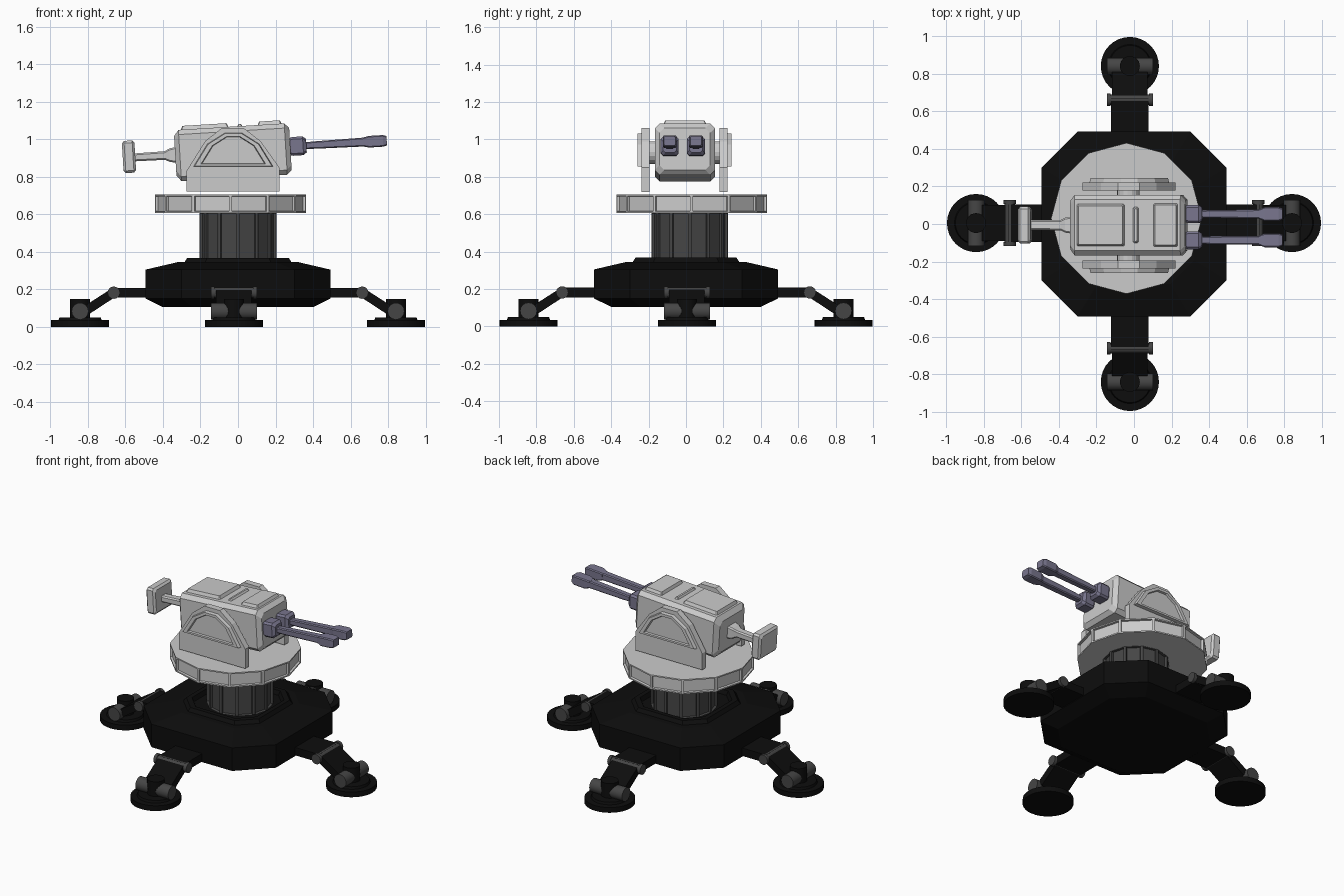
import bpy, bmesh
from math import cos, sin, pi, radians
from mathutils import Matrix, Vector

if "Cube" in bpy.data.objects:
    bpy.data.objects.remove(bpy.data.objects["Cube"])


def material(name, rgb):
    m = bpy.data.materials.new(name)
    m.diffuse_color = (*rgb, 1)
    m.use_nodes = True
    m.node_tree.nodes["Principled BSDF"].inputs["Base Color"].default_value = m.diffuse_color
    return m


BLACK = material("black", (0.004, 0.004, 0.004))
DARK = material("dark_grey", (0.06, 0.06, 0.06))
STEEL = material("blue_steel", (0.19, 0.18, 0.27))
ID = Matrix.Identity(4)


def skin(name, rings, mat=None, M=ID, panel=None, smooth=False):
    """Loft through rings of equal point count, cap the ends, optionally sink side panels."""
    bm = bmesh.new()
    vs = [[bm.verts.new(p) for p in r] for r in rings]
    n = len(vs[0])
    sides = [bm.faces.new((a[i], a[(i + 1) % n], b[(i + 1) % n], b[i]))
             for a, b in zip(vs, vs[1:]) for i in range(n)]
    bm.faces.new(vs[0])
    bm.faces.new(vs[-1])
    bmesh.ops.recalc_face_normals(bm, faces=bm.faces)
    if panel:
        bmesh.ops.inset_individual(bm, faces=sides, thickness=panel[0], depth=0)
        bmesh.ops.inset_individual(bm, faces=sides, thickness=0.003, depth=-panel[1])
    me = bpy.data.meshes.new(name)
    bm.to_mesh(me)
    bm.free()
    ob = bpy.data.objects.new(name, me)
    bpy.context.collection.objects.link(ob)
    ob.matrix_world = M
    if mat:
        me.materials.append(mat)
    if smooth:
        bpy.ops.object.select_all(action='DESELECT')
        ob.select_set(True)
        bpy.context.view_layer.objects.active = ob
        bpy.ops.object.shade_smooth_by_angle(angle=radians(35))
    return ob


def circle(r, z, n, cx=0, cy=0):
    return [(cx + r * cos(2 * pi * i / n), cy + r * sin(2 * pi * i / n), z) for i in range(n)]


def chamfered(h, w, c):
    """Rectangle of half sizes h, w with its corners cut by c."""
    return [(h, -w + c), (h, w - c), (h - c, w), (-h + c, w),
            (-h, w - c), (-h, -w + c), (-h + c, -w), (h - c, -w)]


def octagons(levels):
    return [[(x, y, z) for x, y in chamfered(h, h, h * 0.39)] for h, z in levels]


def along_x(sections, c, y=0, z=0):
    return [[(x, y + a, z + b) for a, b in chamfered(hy, hz, c)] for x, hy, hz in sections]


def prism_y(pts, y0, y1):
    return [[(x, y, z) for x, z in pts] for y in (y0, y1)]


def rod_y(x, z, r, y0, y1, n=16):
    return prism_y([(x + r * cos(2 * pi * i / n), z + r * sin(2 * pi * i / n)) for i in range(n)], y0, y1)


# Base hull with a raised rim and sunken top
skin("base_hull", octagons([(0.30, 0.105), (0.40, 0.105), (0.492, 0.15), (0.492, 0.305), (0.32, 0.345),
                            (0.285, 0.345), (0.27, 0.368), (0.24, 0.368), (0.23, 0.34)]), BLACK)

# Four legs with knees, ankles and round feet
for k, side in enumerate(("right", "back", "left", "front")):
    shift = Vector((-0.022, 0, 0)) if k % 2 else Vector((0, 0.005, 0))
    M = Matrix.Translation(shift) @ Matrix.Rotation(k * pi / 2, 4, 'Z')
    skin(side + "_upper_leg", prism_y([(0.42, 0.155), (0.655, 0.155), (0.67, 0.208), (0.42, 0.208)], -0.1, 0.1), BLACK, M)
    skin(side + "_lower_leg", prism_y([(0.645, 0.165), (0.79, 0.07), (0.82, 0.11), (0.67, 0.206)], -0.095, 0.095), BLACK, M)
    skin(side + "_knee_pin", rod_y(0.662, 0.182, 0.027, -0.12, 0.12), DARK, M, smooth=True)
    for s in (-1, 1):
        skin(side + "_knee_knob", rod_y(0.662, 0.182, 0.033, s * 0.102, s * 0.122), DARK, M, smooth=True)
        skin(side + "_ankle_drum", rod_y(0.842, 0.083, 0.045, s * 0.03, s * 0.122), DARK, M, smooth=True)
    skin(side + "_ankle_post", [circle(0.053, z, 24, 0.842) for z in (0.03, 0.148)], BLACK, M, smooth=True)
    skin(side + "_foot", [circle(r, z, 32, 0.842) for r, z in
                          ((0.155, 0), (0.155, 0.035), (0.115, 0.035), (0.11, 0.05))], BLACK, M, smooth=True)

# Panelled column and turntable
skin("column", [circle(0.205, z, 12, 0, 0.02) for z in (0.33, 0.615)], DARK, panel=(0.014, 0.014))
skin("turntable", [circle(0.402, z, 12, -0.04, 0.03) for z in (0.607, 0.705)], panel=(0.012, 0.014))

# Side cheek plates with a framed arch panel
cheek = [(-0.275, 0.72), (0.22, 0.72), (0.22, 0.85), (0.12, 0.99), (0.03, 1.06), (-0.085, 1.06), (-0.175, 0.99), (-0.275, 0.83)]
arch = [(-0.24, 0.853), (0.19, 0.853), (0.115, 0.975), (0.02, 1.035), (-0.07, 1.035), (-0.165, 0.975)]


def arch_ring(s, f, y):
    return [(-0.025 + (x + 0.025) * f, s * y - 0.008, 0.93 + (z - 0.93) * f) for x, z in arch]


for s, side in ((-1, "front"), (1, "back")):
    skin(side + "_cheek_plate", prism_y(cheek, s * 0.187 - 0.008, s * 0.229 - 0.008))
    skin(side + "_cheek_panel", [arch_ring(s, f, y) for f, y in
                                 ((1, 0.22), (0.96, 0.252), (0.8, 0.252), (0.77, 0.238))])

# Gun housing and everything that tilts with it
T = Matrix.Translation((-0.03, -0.006, 0.93)) @ Matrix.Rotation(radians(-3.5), 4, 'Y')
skin("housing", along_x([(-0.305, 0.13, 0.105), (-0.28, 0.161, 0.137), (0.285, 0.161, 0.137), (0.31, 0.135, 0.112)], 0.025), None, T)
skin("trunnion", rod_y(0, 0, 0.06, -0.2, 0.2), None, T)
for name, x0, x1, hw, h in (("rear_lid", -0.27, -0.01, 0.115, 0.02), ("centre_rib", 0.03, 0.066, 0.1, 0.012),
                            ("front_lid", 0.14, 0.275, 0.118, 0.018)):
    mid, hx = (x0 + x1) / 2, (x1 - x0) / 2
    lid = [[(mid + x, y, z) for x, y in chamfered(hx - d, hw - d, 0.005)]
           for d, z in ((0, 0.13), (0.012, 0.137 + h))]
    skin(name, lid, None, T)

# Rear counterweight on a flared arm
skin("rear_arm", along_x([(-0.30, 0.045, 0.042), (-0.335, 0.04, 0.036), (-0.36, 0.028, 0.023), (-0.53, 0.026, 0.021)], 0.008, 0, 0.005), None, T)
skin("rear_counterweight", along_x([(-0.585, 0.085, 0.073), (-0.573, 0.098, 0.086), (-0.53, 0.098, 0.086),
                                    (-0.518, 0.085, 0.073)], 0.012, 0, 0.01), None, T)

# Twin barrels
for y, side in ((-0.081, "front"), (0.059, "back")):
    skin(side + "_barrel_mount", along_x([(0.30, 0.04, 0.043), (0.322, 0.048, 0.05), (0.378, 0.048, 0.05), (0.396, 0.035, 0.036)], 0.012, y, 0.012), STEEL, T)
    skin(side + "_barrel", along_x([(0.39, 0.02, 0.018), (0.45, 0.022, 0.02), (0.72, 0.024, 0.024)], 0.006, y, 0.012), STEEL, T)
    skin(side + "_muzzle", along_x([(0.70, 0.026, 0.024), (0.73, 0.037, 0.031), (0.805, 0.037, 0.031), (0.825, 0.03, 0.025)], 0.006, y, 0.012), STEEL, T)
